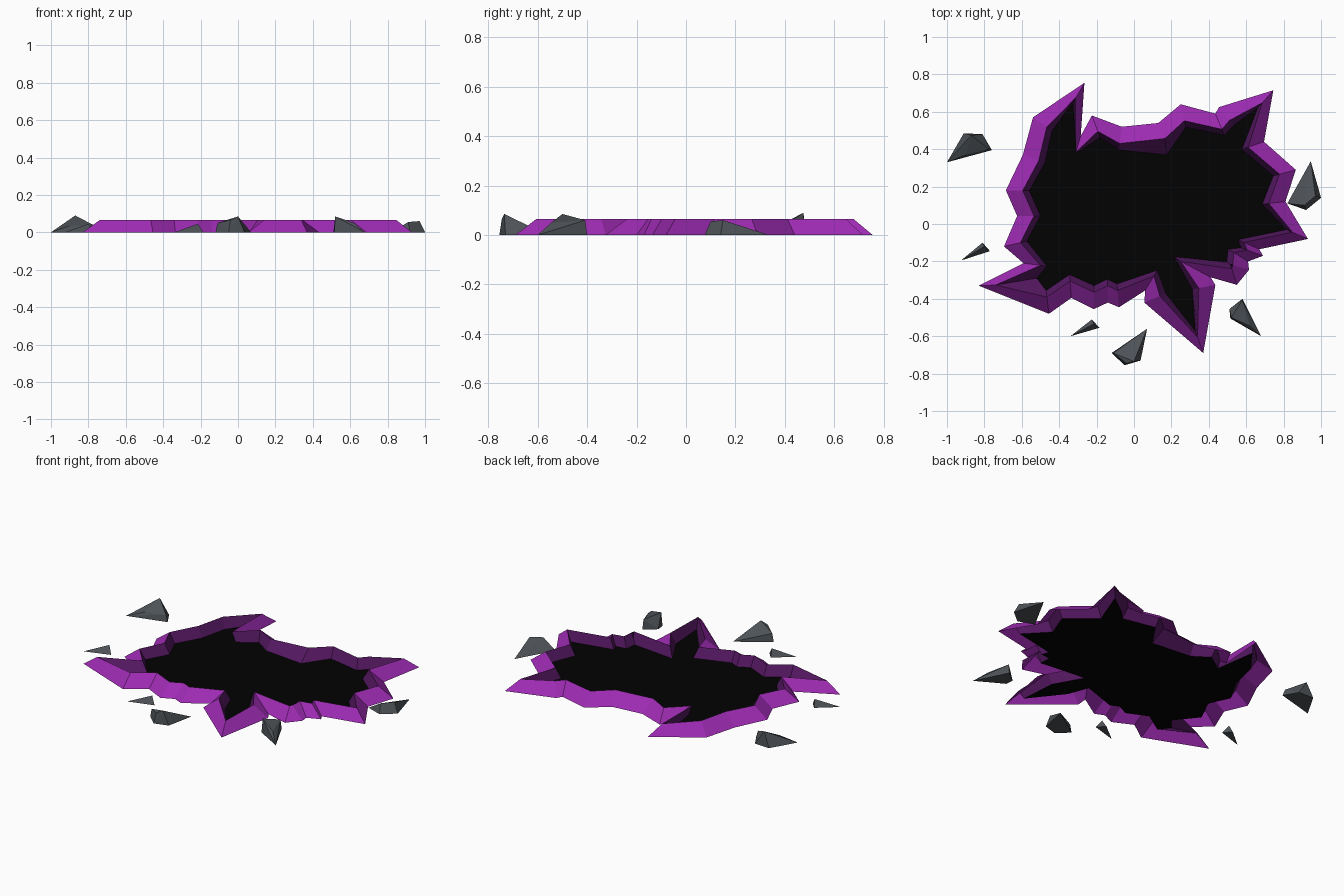
import bpy, bmesh
from mathutils import Vector

if "Cube" in bpy.data.objects:
    bpy.data.objects.remove(bpy.data.objects["Cube"])


def material(name, rgb):
    m = bpy.data.materials.new(name)
    m.diffuse_color = (*rgb, 1)
    m.use_nodes = True
    m.node_tree.nodes["Principled BSDF"].inputs["Base Color"].default_value = m.diffuse_color
    return m


PURPLE = material("purple", (0.34, 0.024, 0.45))
DARK_PURPLE = material("dark purple", (0.09, 0.009, 0.12))
BLACK = material("black", (0.0006, 0.0006, 0.0006))
GREY = material("slate grey", (0.075, 0.085, 0.095))


def finish(bm, name, mat):
    mesh = bpy.data.meshes.new(name)
    bm.to_mesh(mesh)
    bm.free()
    mesh.materials.append(mat)
    ob = bpy.data.objects.new(name, mesh)
    bpy.context.collection.objects.link(ob)


# Jagged outline of the pit on the ground, clockwise from above
OUTLINE = [Vector(p) for p in [
    (-.265, .755), (-.285, .47), (-.225, .58), (-.065, .52), (.13, .54),
    (.25, .64), (.435, .59), (.455, .625), (.745, .715), (.695, .44),
    (.865, .29), (.81, .12), (.93, -.08), (.67, -.135), (.69, -.17),
    (.61, -.2), (.615, -.245), (.55, -.325), (.41, -.285), (.435, -.326),
    (.37, -.69), (.055, -.42), (.06, -.355), (-.08, -.445), (-.14, -.42),
    (-.215, -.455), (-.335, -.395), (-.455, -.48), (-.83, -.33),
    (-.59, -.21), (-.695, -.12), (-.625, .043), (-.685, .18),
    (-.594, .37), (-.54, .57)]]
N = len(OUTLINE)


def inset_ring(dist, z, moved={}):
    """Outline moved inward along each corner's bisector."""
    ring = []
    for i, p in enumerate(OUTLINE):
        a = (p - OUTLINE[i - 1]).normalized()
        b = (OUTLINE[(i + 1) % N] - p).normalized()
        inward = Vector((a.y + b.y, -a.x - b.x)).normalized()
        q = Vector(moved[i]) if i in moved else p + inward * dist
        ring.append(Vector((q.x, q.y, z)))
    return ring


ground = inset_ring(0, 0)
ridge = inset_ring(.09, .065, {18: (.25, -.2)})
foot = inset_ring(.125, .003, {4: (.175, .37), 18: (.215, -.175),
                               28: (-.52, -.29), 1: (-.29, .39)})


# Raised rim: outer slope, then darker inner wall
def band(name, lo, hi, mat):
    bm = bmesh.new()
    lo, hi = [[bm.verts.new(p) for p in r] for r in (lo, hi)]
    for i in range(N):
        j = (i + 1) % N
        bm.faces.new((lo[j], lo[i], hi[i], hi[j]))
    finish(bm, name, mat)


band("rim_outer_slope", ground, ridge, PURPLE)
band("rim_inner_wall", ridge, foot, DARK_PURPLE)

# Black floor of the pit
bm = bmesh.new()
bm.faces.new([bm.verts.new(p) for p in reversed(foot)])
finish(bm, "pit_floor", BLACK)


# Loose rock shards: ground footprint plus raised points
def rock(name, base, peaks):
    bm = bmesh.new()
    for x, y in base:
        bm.verts.new((x, y, 0))
    for p in peaks:
        bm.verts.new(p)
    bmesh.ops.convex_hull(bm, input=bm.verts[:])
    bmesh.ops.recalc_face_normals(bm, faces=bm.faces[:])
    finish(bm, name, GREY)


rock("rock_back_left", [(-1, .33), (-.91, .485), (-.81, .48), (-.76, .395)],
     [(-.87, .475, .09), (-.775, .4, .04), (-.9, .37, .035)])
rock("rock_right", [(.82, .11), (.945, .335), (1, .14), (.92, .075)],
     [(.97, .15, .06), (.91, .1, .055)])
rock("rock_left", [(-.925, -.195), (-.81, -.1), (-.77, -.145)],
     [(-.8, -.12, .045)])
rock("rock_front_small", [(-.34, -.6), (-.225, -.51), (-.185, -.555)],
     [(-.215, -.535, .045)])
rock("rock_front", [(-.12, -.69), (.07, -.56), (.035, -.73), (-.05, -.755)],
     [(0, -.735, .085), (-.11, -.69, .05), (-.04, -.745, .065)])
rock("rock_front_right", [(.51, -.455), (.58, -.4), (.68, -.6), (.515, -.505)],
     [(.52, -.5, .085), (.578, -.408, .06), (.62, -.545, .05)])
